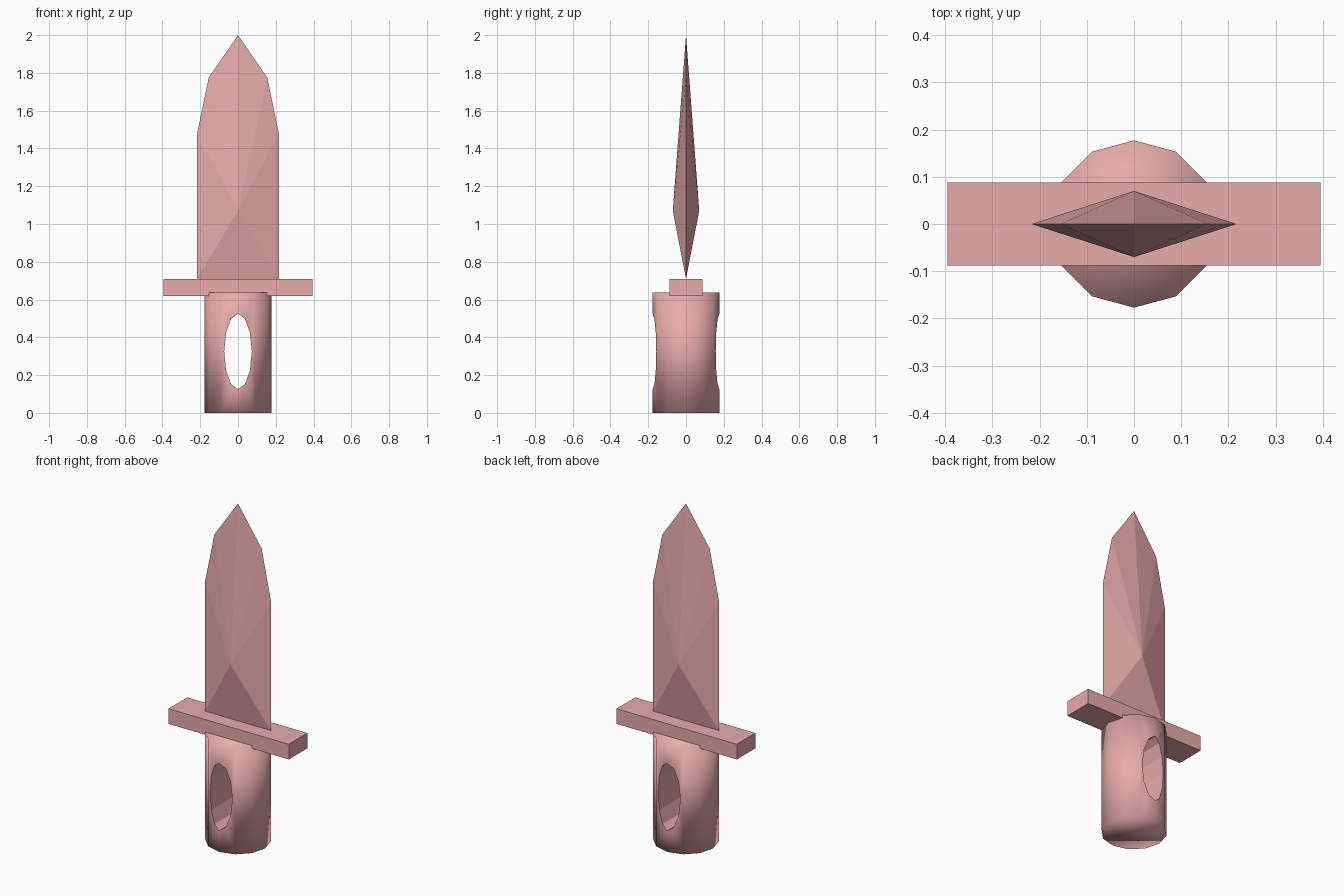
import bpy
import bmesh
import math

if "Cube" in bpy.data.objects:
    bpy.data.objects.remove(bpy.data.objects["Cube"])

pink = bpy.data.materials.new("dusty pink")
pink.diffuse_color = (0.8, 0.41, 0.40, 1)
pink.use_nodes = True
pink.node_tree.nodes["Principled BSDF"].inputs["Base Color"].default_value = pink.diffuse_color


def finish(name, bm):
    bmesh.ops.recalc_face_normals(bm, faces=bm.faces)
    mesh = bpy.data.meshes.new(name)
    bm.to_mesh(mesh)
    bm.free()
    mesh.materials.append(pink)
    obj = bpy.data.objects.new(name, mesh)
    bpy.context.collection.objects.link(obj)
    return obj


def cylinder(name, radius, depth):
    bm = bmesh.new()
    bmesh.ops.create_cone(bm, cap_ends=True, segments=12,
                          radius1=radius, radius2=radius, depth=depth)
    return finish(name, bm)


# Blade: a sharp outline fanned to one ridge point on each side
outline = [(-0.217, 0.71), (0.217, 0.71), (0.217, 1.475), (0.155, 1.775),
           (0, 2.0), (-0.155, 1.775), (-0.217, 1.475)]
bm = bmesh.new()
rim = [bm.verts.new((x, 0, z)) for x, z in outline]
for y in (-0.07, 0.07):
    ridge = bm.verts.new((0, y, 1.07))
    for i, v in enumerate(rim):
        bm.faces.new((v, rim[(i + 1) % len(rim)], ridge))
finish("blade", bm)

# Guard: a flat crossbar
bm = bmesh.new()
bmesh.ops.create_cube(bm, size=1)
bmesh.ops.scale(bm, verts=bm.verts, vec=(0.79, 0.175, 0.09))
guard = finish("guard", bm)
guard.location.z = 0.665

# Handle: a twelve-sided grip, softly shaded over its ends
handle = cylinder("handle", 0.177, 0.637)
handle.location.z = 0.3185
for face in handle.data.polygons:
    face.use_smooth = True

# Oval hole through the grip from front to back
cutter = cylinder("hole_cutter", 1, 1)
cutter.scale = (0.073, 0.2, 1)
cutter.rotation_euler.x = math.pi / 2
cutter.location.z = 0.325
cutter.hide_render = True
cutter.hide_set(True)
cut = handle.modifiers.new("oval hole", 'BOOLEAN')
cut.operation = 'DIFFERENCE'
cut.solver = 'EXACT'
cut.object = cutter
